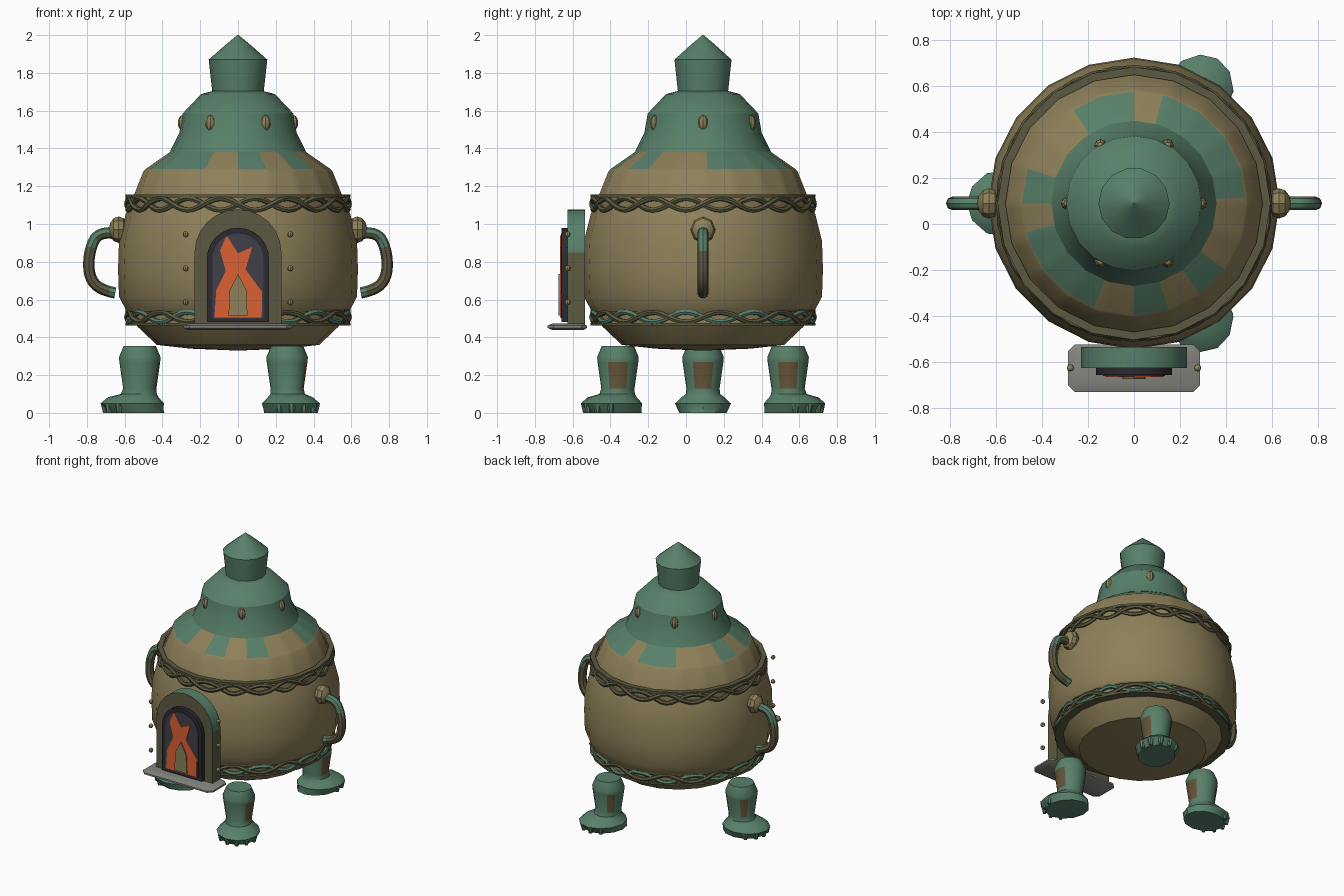
import bpy, bmesh
from math import sin, cos, pi, radians, degrees, atan2
from mathutils import Vector, Matrix

cube = bpy.data.objects.get("Cube")
if cube:
    bpy.data.objects.remove(cube)

CY = 0.09  # the pot's axis in y


def material(name, code):
    def linear(c):
        return c / 12.92 if c <= 0.04045 else ((c + 0.055) / 1.055) ** 2.4
    rgb = [linear(int(code[i:i + 2], 16) / 255) for i in range(0, 6, 2)] + [1]
    m = bpy.data.materials.new(name)
    m.use_nodes = True
    m.diffuse_color = rgb
    m.node_tree.nodes["Principled BSDF"].inputs["Base Color"].default_value = rgb
    return m


brown = material("tan bronze", "8E8059")
green = material("green patina", "58806A")
olive = material("dark olive bronze", "5C5A41")
rust = material("worn brown", "635438")
dark = material("black iron", "2A2A30")
glass = material("smoky glass", "413F4A")
orange = material("flame orange", "DC6034")
grey = material("stone grey", "85857F")


def finish(name, bm, mats, rule=None):
    """Turn a bmesh into a named, shaded object; rule picks each face's colour."""
    bmesh.ops.recalc_face_normals(bm, faces=bm.faces)
    for f in bm.faces:
        if rule:
            f.material_index = rule(f.calc_center_median(), f.normal)
    me = bpy.data.meshes.new(name)
    bm.to_mesh(me)
    bm.free()
    for m in mats:
        me.materials.append(m)
    ob = bpy.data.objects.new(name, me)
    bpy.context.collection.objects.link(ob)
    bpy.ops.object.select_all(action='DESELECT')
    ob.select_set(True)
    bpy.context.view_layer.objects.active = ob
    bpy.ops.object.shade_smooth_by_angle(angle=radians(32))
    return ob


def loft(bm, rings, caps=(True, True)):
    loops = [[bm.verts.new(p) for p in ring] for ring in rings]
    n = len(loops[0])
    for a, b in zip(loops, loops[1:]):
        for i in range(n):
            bm.faces.new((a[i], a[(i + 1) % n], b[(i + 1) % n], b[i]))
    for cap, loop in zip(caps, (loops[0], loops[-1])):
        if cap:
            bm.faces.new(loop)


def circle(r, z, sides=20, cx=0, cy=CY, ry=None):
    return [(cx + r * cos(2 * pi * i / sides), cy + (ry or r) * sin(2 * pi * i / sides), z)
            for i in range(sides)]


def lathe(name, profile, mat, sides=20, caps=(True, True)):
    bm = bmesh.new()
    loft(bm, [circle(r, z, sides) for r, z in profile], caps)
    return finish(name, bm, [mat])


def prism(name, outline, y0, y1, mats, rule=None):
    """Extrude an outline in x and z from y0 to y1."""
    bm = bmesh.new()
    loft(bm, [[(x, y, z) for x, z in outline] for y in (y0, y1)])
    return finish(name, bm, mats, rule)


def tube(name, points, radius, mats, rule=None, closed=False, spline='POLY', sides=2):
    cu = bpy.data.curves.new(name, 'CURVE')
    cu.dimensions = '3D'
    cu.bevel_depth, cu.bevel_resolution = radius, sides
    cu.use_fill_caps = True
    cu.resolution_u = 4
    sp = cu.splines.new(spline)
    sp.points.add(len(points) - 1)
    for p, co in zip(sp.points, points):
        p.co = (*co, 1)
    sp.use_cyclic_u = closed
    if spline == 'NURBS':
        sp.use_endpoint_u, sp.order_u = True, 3
    tmp = bpy.data.objects.new(name + "_path", cu)
    me = bpy.data.meshes.new_from_object(tmp)
    bm = bmesh.new()
    bm.from_mesh(me)
    bpy.data.objects.remove(tmp)
    bpy.data.meshes.remove(me)
    return finish(name, bm, mats, rule)


def ball(name, loc, scale, mat, u=10, v=6, axis='Z'):
    bm = bmesh.new()
    m = Matrix.Translation(loc) @ Matrix.Diagonal((*scale, 1))
    if axis == 'X':
        m = m @ Matrix.Rotation(pi / 2, 4, 'Y')
    bmesh.ops.create_uvsphere(bm, u_segments=u, v_segments=v, radius=1, matrix=m)
    return finish(name, bm, [mat])


# Pot body
lathe("pot_body", [(0.01, 0.33), (0.25, 0.34), (0.43, 0.36), (0.53, 0.455), (0.585, 0.53),
                   (0.63, 0.615), (0.635, 0.76), (0.63, 0.91), (0.595, 1.05), (0.55, 1.155)],
      brown, caps=(True, False))

# Shoulder with green drips, kept on the pot's flat sides but cut finer
DRIPS = [(3, 74), (90, 122), (162, 179), (195, 250), (270, 288), (306, 324)]


def faceted(r, z):
    pts = []
    for i in range(120):
        a = 3 * i
        k = r * cos(radians(9)) / cos(radians(a % 18 - 9))
        pts.append((k * cos(radians(a)), CY + k * sin(radians(a)), z))
    return pts


def drip(c, n):
    a = degrees(atan2(c.y - CY, c.x)) % 360
    return int(c.z > 1.29 and any(lo < a < hi for lo, hi in DRIPS))


bm = bmesh.new()
loft(bm, [faceted(r, z) for r, z in ((0.55, 1.155), (0.5, 1.28), (0.488, 1.292), (0.35, 1.388))],
     (False, True))
finish("pot_shoulder", bm, [brown, green], drip)

# Domed lid and spire
lathe("lid_dome", [(0.36, 1.383), (0.355, 1.395), (0.31, 1.485), (0.293, 1.585),
                   (0.195, 1.688), (0.13, 1.705)], green)
lathe("lid_spire", [(0.135, 1.69), (0.155, 1.87), (0.07, 1.945), (0.004, 2.0)], green, 14)
for i in range(6):
    a = radians(60 * i)
    ball(f"lid_stud_{i}", (0.292 * cos(a), CY + 0.292 * sin(a), 1.535),
         (0.027, 0.027, 0.042), brown, 8, 6)

# Braided bands with a rim above and below
for label, z0, z1, strand in (("upper", 1.062, 1.148, olive), ("lower", 0.47, 0.545, green)):
    mid, amp = (z0 + z1) / 2, (z1 - z0) / 2 - 0.012
    lathe(f"{label}_band_rim_top", [(0.56, z1 - 0.008), (0.595, z1 - 0.008), (0.595, z1 + 0.008),
                                    (0.56, z1 + 0.008)], olive, caps=(False, False))
    lathe(f"{label}_band_backing", [(0.578, z0), (0.578, z1)], brown, caps=(False, False))
    if label == "lower":
        lathe("lower_band_rim_base", [(0.53, z0 - 0.007), (0.595, z0 - 0.007), (0.595, z0 + 0.007),
                                      (0.53, z0 + 0.007)], olive, caps=(False, False))
    for side, mat in ((1, olive), (-1, strand)):
        path = []
        for i in range(120):
            a = 2 * pi * i / 120
            r = 0.583 + 0.005 * side * cos(20 * a)
            path.append((r * cos(a), CY + r * sin(a), mid + side * amp * sin(10 * a)))
        tube(f"{label}_band_strand_{'a' if side > 0 else 'b'}", path, 0.015, [mat],
             closed=True, sides=1)

# Side handles hung from ball joints
for side, label in ((1, "left"), (-1, "right")):
    ball(f"{label}_handle_joint", (side * 0.632, CY, 0.97), (0.052, 0.066, 0.07), brown, 8, 6, 'X')
    path = [(0.65, 0.95), (0.74, 0.965), (0.79, 0.85), (0.79, 0.72), (0.73, 0.65), (0.65, 0.635)]
    tube(f"{label}_handle", [(side * x, CY, z) for x, z in path], 0.03, [olive, green],
         lambda c, n: int(c.z > 0.87 and n.z > -0.2 or c.z < 0.68 and abs(c.x) < 0.69),
         spline='NURBS')

# Three clawed legs
RINGS = [(0.0, 0.02, 0.15, 0.125), (0.02, 0.03, 0.155, 0.135), (0.05, 0.04, 0.168, 0.148),
         (0.082, 0.035, 0.135, 0.115), (0.1, 0.005, 0.095, 0.09), (0.13, 0, 0.088, 0.088),
         (0.27, 0, 0.108, 0.108), (0.295, 0, 0.11, 0.11), (0.355, 0, 0.085, 0.085)]
LEGS = (("front", -60, (0,)), ("back", 60, (0, 135)), ("right", 180, (10, 135)))
for label, heading, patches in LEGS:
    turn = Matrix.Translation((0, CY, 0)) @ Matrix.Rotation(radians(heading), 4, 'Z')
    centre = turn @ Vector((0.52, 0, 0))

    def worn(c, n):
        a = degrees(atan2(c.y - centre.y, c.x - centre.x))
        return int(0.13 < c.z < 0.28 and any(abs((a - p + 180) % 360 - 180) < 28 for p in patches))

    bm = bmesh.new()
    loft(bm, [circle(rx, z, 12, 0.52 + off, 0, ry) for z, off, rx, ry in RINGS])
    bm.transform(turn)
    finish(f"{label}_leg", bm, [green, rust], worn)
    bm = bmesh.new()
    for a in (-60, -30, 0, 30, 60):
        spot = (0.555 + 0.148 * cos(radians(a)), 0.128 * sin(radians(a)), 0.025)
        bmesh.ops.create_cone(bm, segments=7, radius1=0.012, radius2=0.024, depth=0.05,
                              cap_ends=True, matrix=Matrix.Translation(spot))
    bm.transform(turn)
    finish(f"{label}_foot_claws", bm, [green])


# Arched firebox door
def arch(half, base, top, steps=12):
    spring = top - half
    curve = [(half * cos(pi * i / steps), spring + half * sin(pi * i / steps))
             for i in range(steps + 1)]
    return [(half, base)] + curve + [(-half, base)]


prism("door_surround", arch(0.23, 0.46, 1.078), -0.535, -0.628, [olive, green],
      lambda c, n: int(abs(n.y) < 0.5 and c.z > 0.86))
prism("door_iron_frame", arch(0.165, 0.48, 0.98), -0.62, -0.658, [dark])
prism("door_glass", arch(0.135, 0.5, 0.95), -0.655, -0.662, [glass])

# Flames
FLAME = [(-0.125, 0.505), (0.125, 0.505), (0.128, 0.64), (0.04, 0.76), (0.075, 0.878),
         (0.0, 0.845), (-0.06, 0.94), (-0.095, 0.86), (-0.065, 0.75), (-0.115, 0.65)]
prism("flame", FLAME, -0.66, -0.667, [orange])
prism("flame_core", [(-0.05, 0.515), (0.05, 0.515), (0.045, 0.65), (0, 0.735), (-0.045, 0.65)],
      -0.666, -0.675, [brown])


# Hearth ledge with cut corners
def slab(hx, y0, y1, cut, z):
    return [(hx, y0 + cut, z), (hx, y1 - cut, z), (hx - cut, y1, z), (cut - hx, y1, z),
            (-hx, y1 - cut, z), (-hx, y0 + cut, z), (cut - hx, y0, z), (hx - cut, y0, z)]


bm = bmesh.new()
loft(bm, [slab(0.265, -0.71, -0.54, 0.02, 0.44), slab(0.288, -0.732, -0.525, 0.03, 0.45),
          slab(0.288, -0.732, -0.525, 0.03, 0.462), slab(0.262, -0.708, -0.545, 0.02, 0.473)])
finish("hearth_ledge", bm, [grey])

# Rivets beside the door
for side, label in ((1, "left"), (-1, "right")):
    for i in range(3):
        ball(f"{label}_door_rivet_{i}", (side * 0.277, -0.627, 0.585 + 0.18 * i),
             (0.016, 0.016, 0.016), brown, 8, 6)
